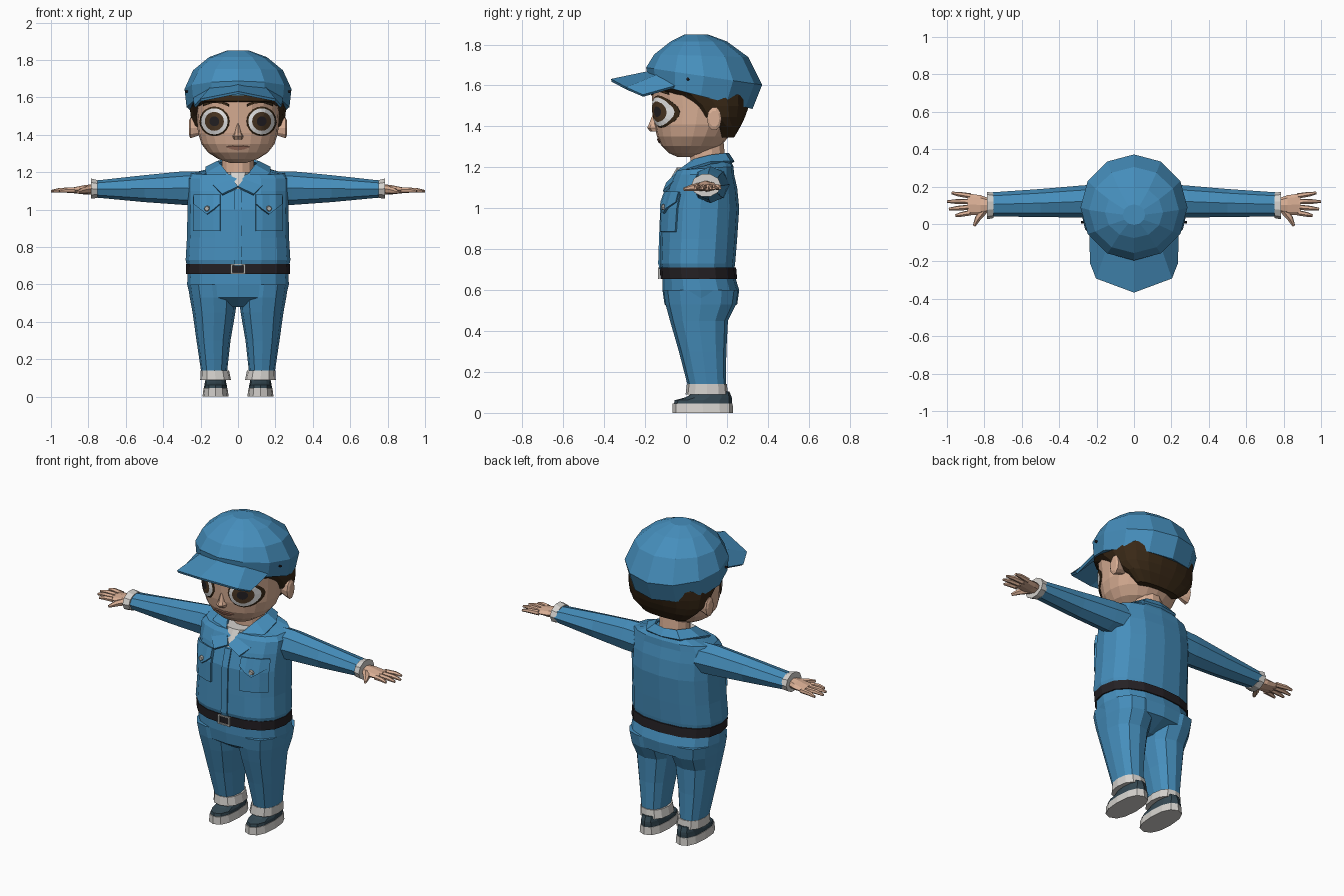
import bpy, bmesh, math
from mathutils import Vector
from mathutils.bvhtree import BVHTree

if "Cube" in bpy.data.objects:
    bpy.data.objects.remove(bpy.data.objects["Cube"])


def mat(name, r, g, b):
    m = bpy.data.materials.new(name)
    m.diffuse_color = (r, g, b, 1)
    m.use_nodes = True
    m.node_tree.nodes["Principled BSDF"].inputs["Base Color"].default_value = m.diffuse_color
    return m


BLUE = mat("denim blue", .06, .27, .50)
SKIN = mat("skin", .70, .43, .30)
HAIR = mat("dark brown hair", .04, .021, .008)
CUFF = mat("light grey cloth", .66, .64, .61)
SLATE = mat("slate shoe", .035, .065, .085)
BELT = mat("black leather", .018, .015, .018)
WHITE = mat("eye white", .80, .80, .80)
IRIS = mat("brown iris", .075, .040, .018)
METAL = mat("grey metal", .45, .45, .43)
LIP = mat("lip", .42, .20, .14)


def loft(name, rings, m, closed=True, caps=(True, True), mirror=False, thick=0):
    """Skin a list of equal-length point rows into one mesh."""
    bm = bmesh.new()
    rows = [[bm.verts.new(p) for p in r] for r in rings]
    n = len(rows[0])
    for a, b in zip(rows, rows[1:]):
        for i in range(n if closed else n - 1):
            j = (i + 1) % n
            bm.faces.new((a[i], a[j], b[j], b[i]))
    if closed:
        if caps[0]:
            bm.faces.new(rows[0][::-1])
        if caps[1]:
            bm.faces.new(rows[-1])
    bmesh.ops.recalc_face_normals(bm, faces=bm.faces)
    me = bpy.data.meshes.new(name)
    bm.to_mesh(me)
    bm.free()
    me.materials.append(m)
    ob = bpy.data.objects.new(name, me)
    bpy.context.collection.objects.link(ob)
    if mirror:
        ob.modifiers.new("Mirror", 'MIRROR')
    if thick:
        s = ob.modifiers.new("Solidify", 'SOLIDIFY')
        s.thickness, s.offset = thick, 0
    return ob


def ring(z, hx, y0, y1, n=16, p=2.4, tilt=0, cx=0):
    """Horizontal superellipse, optionally tilted front to back."""
    yc, hy, pts = (y0 + y1) / 2, (y1 - y0) / 2, []
    for i in range(n):
        a = 2 * math.pi * i / n
        c, s = math.cos(a), math.sin(a)
        x = math.copysign(abs(c) ** (2 / p), c) * hx
        y = math.copysign(abs(s) ** (2 / p), s) * hy
        pts.append((cx + x, yc + y, z + tilt * y))
    return pts


def xring(x, yc, zc, ry, rz, n=8):
    return [(x, yc + ry * math.cos(2 * math.pi * i / n), zc + rz * math.sin(2 * math.pi * i / n)) for i in range(n)]


def limb(name, pts, radii, m, n=6, mirror=True):
    """Tapered tube through points."""
    pts = [Vector(p) for p in pts]
    d = (pts[-1] - pts[0]).normalized()
    u = d.orthogonal().normalized()
    v = d.cross(u)
    rings = [[p + r * (u * math.cos(2 * math.pi * i / n) + v * math.sin(2 * math.pi * i / n)) for i in range(n)]
             for p, r in zip(pts, radii)]
    return loft(name, rings, m, mirror=mirror)


def draper(ob):
    """Return a function that drops an (x, z) point onto the front of ob."""
    me = ob.data
    tree = BVHTree.FromPolygons([v.co for v in me.vertices], [tuple(f.vertices) for f in me.polygons])

    def drape(x, z, off):
        hit = tree.ray_cast(Vector((x, -2, z)), Vector((0, 1, 0)))[0]
        return (x, (hit.y if hit else 0) - off, z)
    return drape


# Trousers: hips, legs, turn-ups
loft("trouser_hips", [ring(.68, .268, -.115, .235), ring(.60, .272, -.115, .26),
                      ring(.53, .255, -.105, .25), ring(.48, .10, -.03, .14)], BLUE)
loft("trouser_leg", [ring(z, (b - a) / 2, y0, y1, 12, cx=(a + b) / 2) for z, a, b, y0, y1 in (
    (.60, .01, .268, -.11, .255), (.53, .004, .258, -.10, .245), (.45, .014, .243, -.078, .205),
    (.30, .04, .222, -.035, .197), (.12, .06, .195, .012, .195))], BLUE, mirror=True)
loft("trouser_cuff", [ring(.09, .082, -.002, .205, 12, cx=.12), ring(.14, .076, .004, .2, 12, cx=.124)], CUFF, mirror=True)

# Shoes
loft("shoe_sole", [ring(0, .07, -.065, .23, 12, cx=.12), ring(.045, .064, -.065, .228, 12, cx=.12)], SLATE and CUFF, mirror=True)
loft("shoe_upper", [ring(.04, .062, -.06, .225, 12, cx=.12), ring(.062, .06, -.055, .226, 12, cx=.12),
                    ring(.075, .057, -.005, .224, 12, cx=.12), ring(.105, .052, .05, .212, 12, cx=.12)], SLATE, mirror=True)

# Belt and buckle
loft("belt", [ring(.655, .277, -.125, .25), ring(.71, .279, -.128, .245)], BELT)
buckle = [(.04, .655), (-.04, .655), (-.04, .71), (.04, .71)]
loft("buckle_frame", [[(x * k, -.133, .6825 + (z - .6825) * k) for x, z in buckle] for k in (1, .72)],
     METAL, caps=(False, False), thick=.009)

# Jacket body
jacket = loft("jacket", [ring(.695, .272, -.12, .235), ring(.73, .28, -.13, .24), ring(.85, .273, -.126, .25),
                         ring(1.0, .27, -.12, .26), ring(1.1, .272, -.09, .25), ring(1.165, .272, -.062, .235),
                         ring(1.195, .25, -.045, .232, tilt=.06), ring(1.215, .11, 0, .21, tilt=.35)], BLUE)
on_jacket = draper(jacket)
placket_z = [.70, .73, .85, 1.0, 1.1]
loft("front_placket", [[on_jacket(x, z, .004) for z in placket_z] for x in (-.02, .02)], BLUE, closed=False, thick=.008)

# Chest pockets with pointed flaps and buttons
px = [.095, .13, .165, .20, .235]
loft("pocket", [[on_jacket(x, z, .006) for x in px] for z in (.885, .95, 1.0, 1.07)],
     BLUE, closed=False, mirror=True, thick=.012)
loft("pocket_flap", [[on_jacket(x, 1.08, .014) for x in px],
                     [on_jacket(x, z, .018) for x, z in zip(px, (1.03, 1.0, .975, 1.0, 1.03))]],
     BLUE, closed=False, mirror=True, thick=.012)
b = Vector(on_jacket(.165, 1.005, .02))
limb("pocket_button", [b, b + Vector((.002, -.012, 0))], (.016, .012), METAL, 8)

# Collar folded around the neck, and undershirt
inner = [(0, .205, 1.265), (.07, .19, 1.265), (.105, .12, 1.255), (.09, .04, 1.235), (.05, -.03, 1.185), (0, -.092, 1.12)]
outer = [(0, .232, 1.225), (.11, .215, 1.225), (.172, .12, 1.222), (.17, .015, 1.19), (.135, -.055, 1.13), (.083, -.108, 1.08)]
loft("collar", [inner, outer], BLUE, closed=False, mirror=True, thick=.014)
loft("undershirt", [ring(1.11, .02, -.096, .1), ring(1.20, .092, -.044, .19)], CUFF)

# Sleeves and cuffs
loft("sleeve", [xring(.2, .12, 1.115, .092, .09), xring(.29, .12, 1.115, .085, .09), xring(.5, .112, 1.112, .075, .072),
                xring(.765, .105, 1.11, .064, .045)], BLUE, mirror=True)
loft("sleeve_cuff", [xring(.75, .1, 1.11, .068, .05, 10), xring(.787, .098, 1.112, .073, .057, 10)], CUFF, mirror=True)

# Hands
loft("palm", [xring(.77, .1, 1.108, .036, .028), xring(.82, .102, 1.106, .052, .025),
              xring(.89, .105, 1.103, .058, .014)], SKIN, mirror=True)
for i, (y, tx, ty) in enumerate(((.06, .955, .045), (.09, .99, .08), (.12, 1.0, .12), (.15, .975, .166))):
    mid = (.88 + (tx - .88) * .6, y + (ty - y) * .6, 1.104)
    limb(f"finger_{i + 1}", [(.875, y, 1.103), mid, (tx, ty, 1.098)], (.015, .013, .007), SKIN)
limb("thumb", [(.80, .075, 1.105), (.835, .03, 1.10), (.855, -.01, 1.093)], (.022, .017, .008), SKIN)

# Neck, head, ears, nose
limb("neck", [(0, .11, 1.17), (0, .10, 1.34)], (.09, .085), SKIN, 12, False)
head = loft("head", [ring(z, hx, a, b, 20, 2.15) for z, hx, a, b in (
    (1.25, .045, -.04, .03), (1.27, .105, -.085, .10), (1.305, .16, -.12, .17), (1.35, .195, -.142, .21),
    (1.41, .214, -.155, .25), (1.49, .22, -.162, .28), (1.58, .225, -.17, .28), (1.70, .20, -.12, .25))], SKIN)
on_head = draper(head)
loft("ear", [xring(x, .138, 1.437, .036 * k, .058 * k, 10) for x, k in ((.19, .6), (.235, .9), (.255, 1), (.262, .7))],
     SKIN, mirror=True)
loft("nose", [ring(1.375, .024, -.175, -.1, 8, 2), ring(1.393, .03, -.19, -.1, 8, 2),
              ring(1.41, .02, -.182, -.1, 8, 2), ring(1.46, .008, -.162, -.1, 8, 2)], SKIN)

# Eyes: concentric bands draped on the face, one colour per band
N = 20
bands = [(.078, .002), (.069, .008), (.050, .013), (.026, .015)]
eye = loft("eye", [[on_head(.125 + r * math.cos(2 * math.pi * i / N), 1.472 + r * math.sin(2 * math.pi * i / N), off)
                    for i in range(N)] for r, off in bands], HAIR, caps=(False, True), mirror=True, thick=.006)
for m in (WHITE, IRIS, BELT):
    eye.data.materials.append(m)
for f in eye.data.polygons:
    f.material_index = min(f.index // N, 3)

# Eyebrows and mouth
brow = [(.05, 1.552), (.09, 1.568), (.135, 1.571), (.185, 1.555)]
loft("eyebrow", [[on_head(x, z + d, .006) for x, z in brow] for d in (0, .012)], HAIR, closed=False, mirror=True, thick=.008)
lips = [(0, .010), (.03, .009), (.062, .001)]
loft("mouth", [[on_head(x, 1.328 + s * h + x * .12, .003) for x, h in lips] for s in (-1, 1)],
     LIP, closed=False, mirror=True, thick=.006)

# Hair under the cap
loft("hair", [ring(z, hx, a, b, 18, 2.2) for z, hx, a, b in (
    (1.345, .14, .16, .235), (1.40, .205, .13, .268), (1.445, .242, .035, .29), (1.50, .253, -.02, .31),
    (1.55, .258, -.10, .325), (1.58, .258, -.182, .325), (1.64, .25, -.17, .32))], HAIR)

# Cap crown and visor
loft("cap_crown", [ring(z, hx, a, b, 12, 2, t) for z, hx, a, b, t in (
    (1.548, .275, -.18, .325, -.25), (1.645, .286, -.195, .372, -.15), (1.745, .24, -.155, .305, -.03),
    (1.815, .155, -.075, .20, 0), (1.85, .06, -.005, .105, 0))], BLUE)
loft("cap_visor", [[(0, -.15, 1.67), (.14, -.12, 1.655), (.235, -.03, 1.60)],
                   [(0, -.365, 1.625), (.2, -.29, 1.585), (.23, -.21, 1.55)]],
     BLUE, closed=False, mirror=True, thick=.014)
limb("cap_eyelet", [(.27, .01, 1.63), (.282, .008, 1.633)], (.007, .007), BELT, 6)
